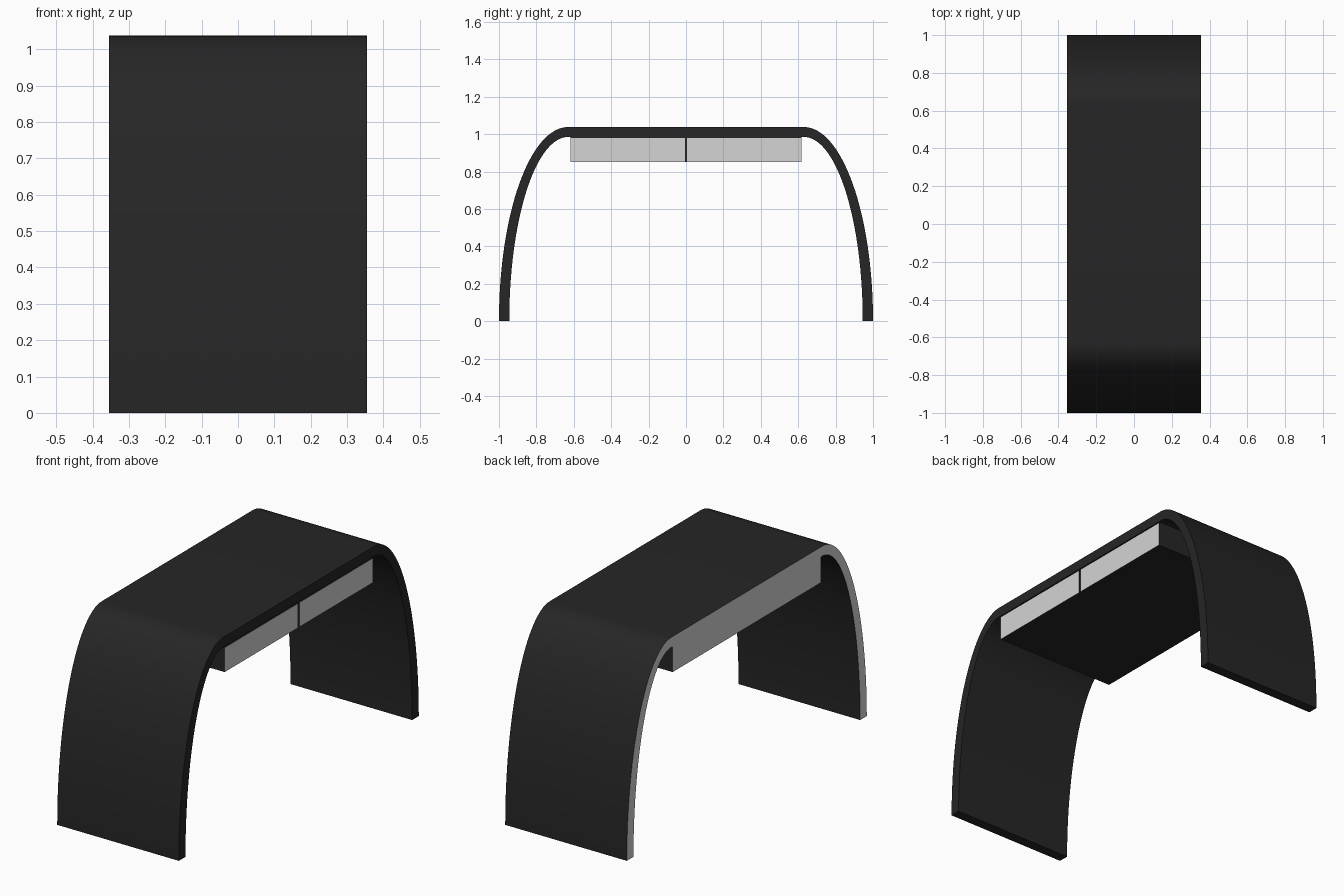
import bpy, bmesh, math

if "Cube" in bpy.data.objects:
    bpy.data.objects.remove(bpy.data.objects["Cube"])

W = 0.355          # half depth in x
FLAT = 0.63        # half length of the flat top
N = 32             # segments per curved leg


def material(name, value):
    m = bpy.data.materials.new(name)
    m.diffuse_color = (value, value, value, 1)
    m.use_nodes = True
    m.node_tree.nodes["Principled BSDF"].inputs["Base Color"].default_value = m.diffuse_color
    return m


black = material("black lacquer", 0.019)
grey = material("light grey", 0.66)


def finish(name, bm):
    """Make an object; faces turned to -x get the light grey colour."""
    bmesh.ops.recalc_face_normals(bm, faces=bm.faces)
    bm.normal_update()
    for f in bm.faces:
        f.material_index = 1 if f.normal.x < -0.9 else 0
    me = bpy.data.meshes.new(name)
    bm.to_mesh(me)
    bm.free()
    me.materials.append(black)
    me.materials.append(grey)
    ob = bpy.data.objects.new(name, me)
    bpy.context.collection.objects.link(ob)
    return ob


def box(name, x0, x1, y0, y1, z0, z1):
    bm = bmesh.new()
    bmesh.ops.create_cube(bm, size=1)
    for v in bm.verts:
        v.co.x = x0 if v.co.x < 0 else x1
        v.co.y = y0 if v.co.y < 0 else y1
        v.co.z = z0 if v.co.z < 0 else z1
    return finish(name, bm)


# arched shell: quarter-ellipse legs joined by a flat top
def arch_path(a, b):
    leg = [(FLAT + a * math.cos(math.pi / 2 * i / N), b * math.sin(math.pi / 2 * i / N))
           for i in range(N + 1)]
    return leg + [(-y, z) for y, z in reversed(leg)]


bm = bmesh.new()
rings = []
for (yo, zo), (yi, zi) in zip(arch_path(0.37, 1.038), arch_path(0.315, 0.985)):
    rings.append([bm.verts.new(p) for p in
                  ((-W, yo, zo), (W, yo, zo), (W, yi, zi), (-W, yi, zi))])
for r, s in zip(rings, rings[1:]):
    for k in range(4):
        bm.faces.new((r[k], r[(k + 1) % 4], s[(k + 1) % 4], s[k]))
bm.faces.new(rings[0])
bm.faces.new(rings[-1])
arch = finish("desk_arch", bm)
bpy.context.view_layer.objects.active = arch
arch.select_set(True)
bpy.ops.object.shade_smooth_by_angle(angle=math.radians(30))

# drawer carcass under the top
box("drawer_carcass", -W, W - 0.008, -0.618, 0.618, 0.85, 0.985)

# two light drawer fronts with a dark gap between them
for side, y0, y1 in (("left", -0.618, -0.006), ("right", 0.006, 0.618)):
    front = box("drawer_front_" + side, W - 0.008, W, y0, y1, 0.85, 0.979)
    for f in front.data.polygons:
        f.material_index = 1 if abs(f.normal.x) > 0.9 else 0
